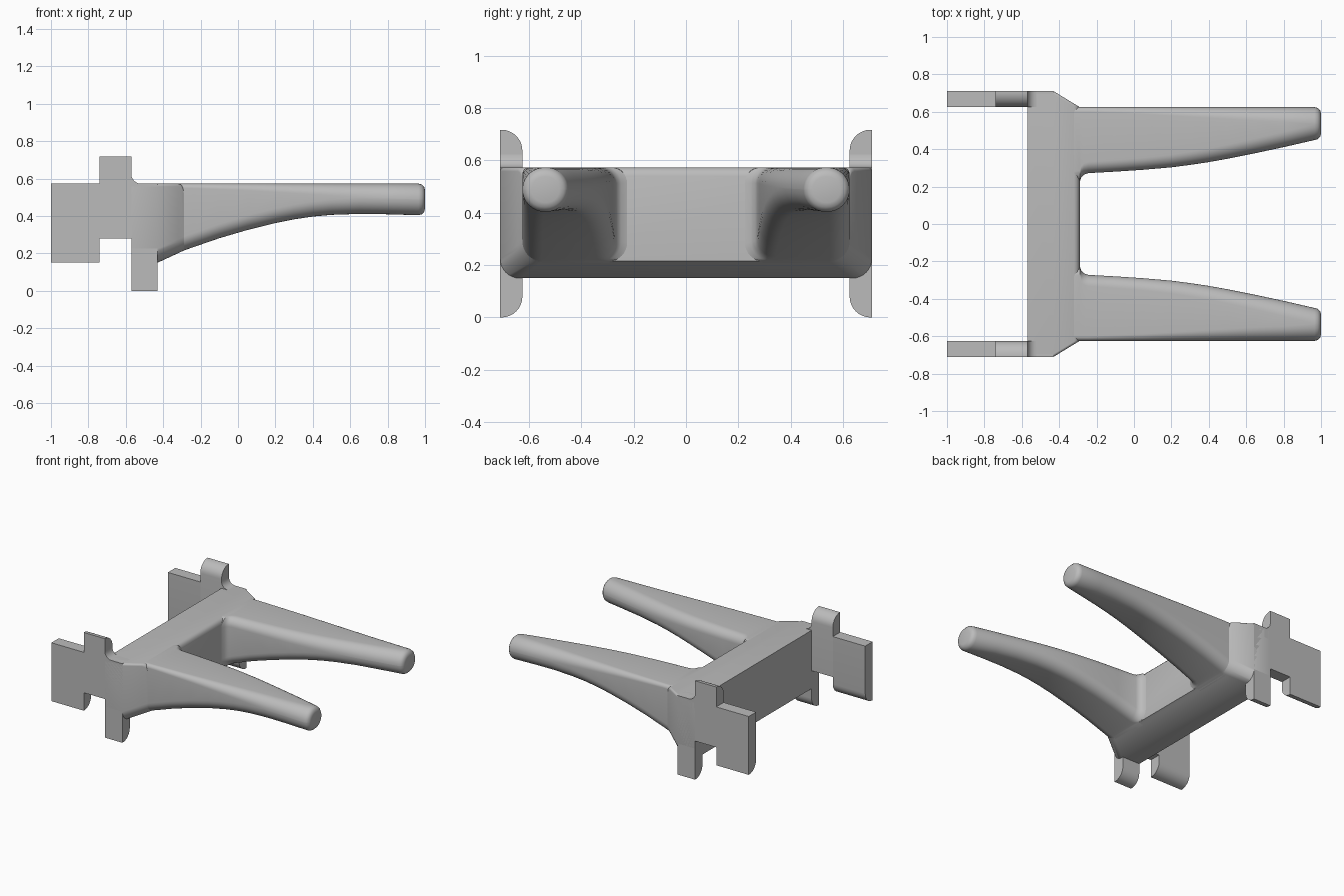
import bpy, bmesh, math

cube = bpy.data.objects.get("Cube")
if cube:
    bpy.data.objects.remove(cube, do_unlink=True)

grey = bpy.data.materials.new("plain grey")
grey.use_nodes = True
COLOR = (0.5, 0.5, 0.5, 1)
grey.diffuse_color = COLOR
grey.node_tree.nodes["Principled BSDF"].inputs["Base Color"].default_value = COLOR

TOP, OUT, SIDE = 0.573, 0.71, 0.625


def section(y0, y1, z0, z1, radii, steps=8):
    """Rounded rectangle; radii run inner-bottom, outer-bottom, outer-top, inner-top."""
    corners = [(y0, z0, 1, 1), (y1, z0, -1, 1), (y1, z1, -1, -1), (y0, z1, 1, -1)]
    pts = []
    for k, ((y, z, sy, sz), r) in enumerate(zip(corners, radii)):
        for i in range(steps + 1):
            a = math.pi + (k + i / steps) * math.pi / 2
            pts.append((y + sy * r + r * math.cos(a), z + sz * r + r * math.sin(a)))
    return pts


def loft(bm, rings, s=1):
    """Skin a row of (x, section) rings, mirrored in y when s is -1."""
    loops = [[bm.verts.new((x, s * y, z)) for y, z in pts] for x, pts in rings]
    n = len(loops[0])
    for a, b in zip(loops, loops[1:]):
        for i in range(n):
            j = (i + 1) % n
            bm.faces.new((a[i], a[j], b[j], b[i]))
    bm.faces.new(loops[0])
    bm.faces.new(loops[-1])


def finish(bm, name):
    bmesh.ops.remove_doubles(bm, verts=bm.verts, dist=0.0002)
    bmesh.ops.recalc_face_normals(bm, faces=bm.faces)
    mesh = bpy.data.meshes.new(name)
    bm.to_mesh(mesh)
    bm.free()
    mesh.materials.append(grey)
    ob = bpy.data.objects.new(name, mesh)
    bpy.context.collection.objects.link(ob)
    bpy.ops.object.select_all(action='DESELECT')
    ob.select_set(True)
    bpy.context.view_layer.objects.active = ob
    bpy.ops.object.shade_smooth_by_angle(angle=math.radians(32))


# Cross beam: full width at the rear, tapering and rising towards the arms
bm = bmesh.new()
beam = [(-0.57, OUT, 0.15, TOP), (-0.43, OUT, 0.15, TOP), (-0.32, 0.643, 0.201, TOP),
        (-0.305, 0.634, 0.208, 0.568), (-0.295, 0.628, 0.213, 0.556), (-0.29, SIDE, 0.215, 0.54)]
loft(bm, [(x, section(-w, w, lo, hi, (0.075, 0.075, 0.015, 0.015))) for x, w, lo, hi in beam])
finish(bm, "cross_beam")

# Arm rows: x, inner side, underside, blend from boxy root to round tip
ARM = [(-0.32, 0.22, 0.201, 0), (-0.29, 0.225, 0.215, 0), (-0.282, 0.248, 0.218, 0),
       (-0.268, 0.264, 0.223, 0), (-0.245, 0.272, 0.231, 0), (-0.1, 0.28, 0.281, 0.1),
       (0.05, 0.29, 0.325, 0.2), (0.2, 0.303, 0.362, 0.35), (0.3, 0.316, 0.382, 0.45),
       (0.4, 0.331, 0.397, 0.55), (0.5, 0.349, 0.406, 0.65), (0.65, 0.379, 0.411, 0.8),
       (0.8, 0.411, 0.409, 0.9), (0.965, 0.449, 0.404, 1)]
ROOT_RADII = (0.07, 0.075, 0.025, 0.06)
TIP_RADIUS = 0.084

for s, side in ((1, "back"), (-1, "front")):
    bm = bmesh.new()
    rings = []
    for x, inner, low, t in ARM:
        radii = [r + (TIP_RADIUS - r) * t for r in ROOT_RADII]
        rings.append((x, section(inner, SIDE, low, TOP, radii)))
    # Rounded tip
    for a in (30, 60, 90):
        d = 0.035 * (1 - math.cos(math.radians(a)))
        x = 0.965 + 0.035 * math.sin(math.radians(a))
        rings.append((x, section(0.449 + d, SIDE - d, 0.404 + d, TOP - d, [TIP_RADIUS - d] * 4)))
    loft(bm, rings, s)
    finish(bm, side + "_arm")

    # Side bracket: rear plate, raised bridge and lower leg, rounded on the inner edges
    bm = bmesh.new()
    r = 0.08
    for x0, x1, lo, hi, radii in ((-1, -0.74, 0.15, TOP, (r, 0, 0, 0)),
                                  (-0.74, -0.57, 0.28, 0.717, (0, 0, 0, r)),
                                  (-0.57, -0.43, 0, TOP, (r, 0, 0, 0))):
        prof = section(SIDE, OUT, lo, hi, radii)
        loft(bm, [(x0, prof), (x1, prof)], s)
    # Concave blend between bridge and beam
    blend = []
    for i in range(7):
        a = math.radians(15 * i)
        z = TOP + 0.05 * (1 - math.sin(a))
        blend.append((-0.52 - 0.05 * math.cos(a), section(SIDE, OUT, 0.5, z, (0, 0, 0, 0))))
    loft(bm, blend, s)
    finish(bm, side + "_bracket")
